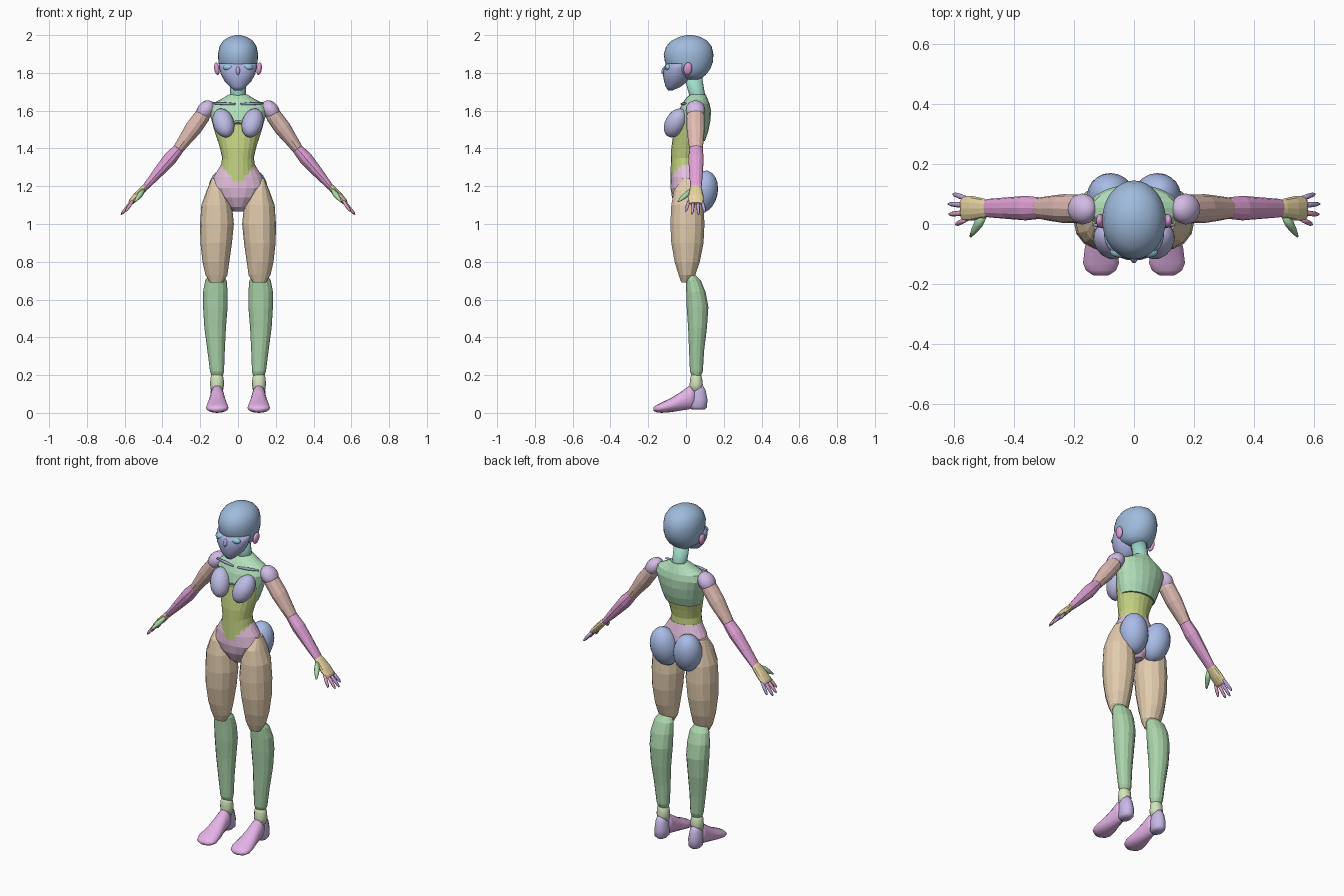
import bpy, math
from mathutils import Vector, Matrix

X, Y, Z = Vector((1, 0, 0)), Vector((0, 1, 0)), Vector((0, 0, 1))
COL = dict(skull=(.35, .5, .72), face=(.42, .45, .75), eye=(.3, .6, .75), ear=(.75, .35, .68),
           neck=(.35, .7, .6), chest=(.45, .75, .5), belly=(.55, .65, .22), pelvis=(.78, .52, .72),
           bust=(.5, .5, .78), bone=(.35, .42, .65), seat=(.4, .5, .8), thigh=(.76, .6, .42),
           shin=(.4, .65, .4), ankle=(.65, .78, .5), heel=(.58, .48, .8), foot=(.78, .45, .8),
           shoulder=(.65, .5, .78), arm=(.74, .5, .45), forearm=(.76, .36, .68), palm=(.8, .66, .36),
           thumb=(.4, .7, .4), finger=(.5, .36, .72), finger2=(.75, .35, .55))
mats = {}
for key, c in COL.items():
    mats[key] = bpy.data.materials.new(key)
    mats[key].diffuse_color = (*c, 1)


def make(name, verts, faces, mat, mirror=False, smooth=False):
    me = bpy.data.meshes.new(name)
    me.from_pydata(verts, [], faces)
    me.materials.append(mats[mat])
    me.polygons.foreach_set("use_smooth", [smooth] * len(me.polygons))
    ob = bpy.data.objects.new(name, me)
    bpy.context.collection.objects.link(ob)
    if mirror:
        ob.modifiers.new("mirror", 'MIRROR').use_mirror_merge = False
    return ob


def skin(name, rings, u, v, mat, n=12, mirror=False, smooth=False):
    """rings: (centre, radius along u, radius along v, front dip)"""
    verts, faces = [], []
    for c, ru, rv, dip in rings:
        for i in range(n):
            a = 2 * math.pi * i / n
            s = math.sin(a)
            verts.append(c + u * ru * math.cos(a) + v * rv * s + Z * dip * max(0, -s) ** 3)
    for r in range(len(rings) - 1):
        for i in range(n):
            j = (i + 1) % n
            faces.append((r * n + i, r * n + j, r * n + n + j, r * n + n + i))
    faces += [tuple(range(n))[::-1], tuple(range(len(verts) - n, len(verts)))]
    return make(name, verts, faces, mat, mirror, smooth)


def stack(name, rows, mat, n=12, mirror=False, smooth=False):
    """rows: (z, x min, x max, front y, back y[, dip]), bottom to top"""
    rows = sorted(rows)
    rings = [(Vector(((r[1] + r[2]) / 2, (r[3] + r[4]) / 2, r[0])), (r[2] - r[1]) / 2,
              (r[4] - r[3]) / 2, r[5] if len(r) > 5 else 0) for r in rows]
    return skin(name, rings, X, Y, mat, n, mirror, smooth)


def body(name, rows, mat, n=16, smooth=False):
    """centred stack: (z, half width, front y, back y[, dip])"""
    return stack(name, [(r[0], -r[1], *r[1:]) for r in rows], mat, n, False, smooth)


def limb(name, p, q, prof, mat, n=10, v=Y):
    """mirrored limb from p to q: (t, in-plane radius, radius along v)"""
    p, q = Vector(p), Vector(q)
    d = (q - p).normalized()
    u = v.cross(d).normalized()
    w = d.cross(u)
    return skin(name, [(p.lerp(q, t), a, b, 0) for t, a, b in prof], u, w, mat, n, True, n < 9)


def ball(name, c, r, mat, rot=(0, 0), mirror=True, n=16):
    """ellipsoid tilted about x then y (degrees)"""
    m = Matrix.Rotation(math.radians(rot[1]), 3, 'Y') @ Matrix.Rotation(math.radians(rot[0]), 3, 'X')
    k = n // 2
    rings = []
    for i in range(k + 1):
        a = math.pi * (.02 + .96 * i / k)
        rings.append((Vector(c) - m @ Vector((0, 0, r[2] * math.cos(a))), r[0] * math.sin(a), r[1] * math.sin(a), 0))
    return skin(name, rings, m @ X, m @ Y, mat, n, mirror, True)


# head
body("skull", [(1.765, .05, 0, .075), (1.79, .085, -.06, .105), (1.82, .098, -.098, .128), (1.86, .104, -.112, .143),
               (1.90, .106, -.118, .145), (1.94, .098, -.105, .136), (1.97, .079, -.077, .112),
               (1.99, .048, -.038, .078), (2.0, .012, .005, .035)], "skull", 32, True)
body("face", [(1.708, .02, -.095, -.07), (1.725, .042, -.107, -.03), (1.755, .07, -.116, .01), (1.79, .09, -.122, .02),
              (1.825, .099, -.118, .03), (1.85, .1, -.105, .03)], "face", 24, True)
ball("nose", (0, -.112, 1.812), (.012, .018, .025), "face", (-20, 0), False, 10)
ball("eye", (.05, -.092, 1.83), (.03, .02, .018), "eye")
ball("ear", (.112, .01, 1.822), (.014, .023, .034), "ear", (-8, 8))
body("neck", [(1.64, .045, .02, .11), (1.69, .041, .015, .1), (1.78, .042, -.01, .085)], "neck", 16, True)

# torso
body("chest", [(1.44, .108, -.05, .1, .1), (1.49, .124, -.055, .118, .06), (1.55, .14, -.05, .13), (1.6, .155, -.038, .132),
               (1.635, .14, -.022, .125), (1.66, .09, -.005, .115), (1.685, .05, .02, .105)], "chest", 20)
body("abdomen", [(1.29, .097, -.083, .075, -.07), (1.31, .09, -.082, .072, -.05), (1.35, .084, -.08, .07, -.02),
                 (1.4, .095, -.078, .08), (1.46, .112, -.07, .095), (1.53, .128, -.058, .1)], "belly", 20)
body("pelvis", [(1.065, .025, -.02, .06), (1.09, .055, -.05, .085), (1.14, .11, -.074, .1), (1.19, .148, -.082, .1),
                (1.25, .128, -.08, .09), (1.315, .089, -.07, .073)], "pelvis", 20)
ball("breast", (.077, -.055, 1.535), (.056, .055, .084), "bust", (-28, 18), True, 20)
ball("buttock", (.076, .09, 1.17), (.08, .078, .115), "seat", (-12, 8), True, 20)
limb("collarbone", (.015, -.024, 1.635), (.135, -.002, 1.64), [(0, .005, .005), (.5, .008, .008), (1, .005, .005)], "bone", 8)

# legs
stack("thigh", [(1.24, .105, .14, -.02, .05), (1.18, .065, .165, -.065, .08), (1.1, .032, .194, -.08, .095),
                (1.0, .022, .201, -.085, .1), (.9, .032, .199, -.08, .095), (.8, .046, .188, -.062, .075),
                (.73, .056, .172, -.04, .05), (.69, .08, .148, -.025, .015)], "thigh", 14, True)
stack("shin", [(.73, .08, .155, .0, .05), (.70, .06, .174, -.002, .08), (.64, .055, .185, 0, .105),
               (.56, .055, .185, .002, .12), (.45, .064, .178, .01, .112), (.33, .07, .162, .015, .097),
               (.22, .074, .148, .02, .09), (.195, .08, .14, .03, .08)], "shin", 14, True)
stack("ankle", [(.11, .08, .142, .02, .085), (.15, .074, .148, .018, .09), (.185, .076, .146, .022, .086),
                (.21, .085, .137, .03, .075)], "ankle", 14, True, True)
stack("heel", [(.018, .085, .138, .03, .1), (.03, .074, .148, .02, .112), (.07, .073, .149, .02, .115),
               (.12, .08, .144, .02, .105), (.145, .09, .135, .03, .09)], "heel", 14, True, True)
foot = [(.045, .034, .03, .148), (.02, .037, .02, .145), (-.03, .044, .012, .11), (-.08, .054, .004, .078),
        (-.13, .06, 0, .055), (-.155, .05, .003, .042), (-.172, .024, .01, .03)]
skin("foot", [(Vector((.11, y, (a + b) / 2)), w, (b - a) / 2, 0) for y, w, a, b in foot], X, Z, "foot", 16, True, True)

# arms
ball("shoulder", (.172, .05, 1.602), (.044, .052, .058), "shoulder", (0, -38))
limb("upper_arm", (.165, .05, 1.605), (.325, .053, 1.385),
     [(0, .03, .038), (.15, .042, .048), (.45, .044, .048), (.75, .034, .041), (.93, .029, .036), (1, .018, .022)], "arm", 12)
limb("forearm", (.3, .053, 1.415), (.503, .053, 1.18),
     [(0, .02, .026), (.08, .029, .036), (.3, .036, .041), (.6, .028, .036), (.9, .018, .031), (1, .014, .026)], "forearm", 12)

# hands
limb("palm", (.482, .052, 1.205), (.574, .052, 1.108),
     [(0, .014, .024), (.2, .018, .033), (.6, .019, .041), (.9, .015, .041), (1, .009, .036)], "palm", 12)
tube = [(0, .008, .008), (.5, .009, .009), (.85, .0075, .0075), (1, .003, .003)]
tips = [(.016, -.002, .594, 1.067), (.038, .032, .617, 1.053), (.062, .067, .619, 1.05), (.085, .1, .603, 1.063)]
for i, (y0, y1, x, z) in enumerate(tips):
    limb("finger_%d" % (i + 1), (.558, y0, 1.122), (x, y1, z), tube, "finger" if i > 1 else "finger2", 8)
limb("thumb", (.5, .03, 1.18), (.545, -.042, 1.118),
     [(0, .01, .012), (.4, .015, .016), (.75, .01, .011), (1, .004, .004)], "thumb", 8)
